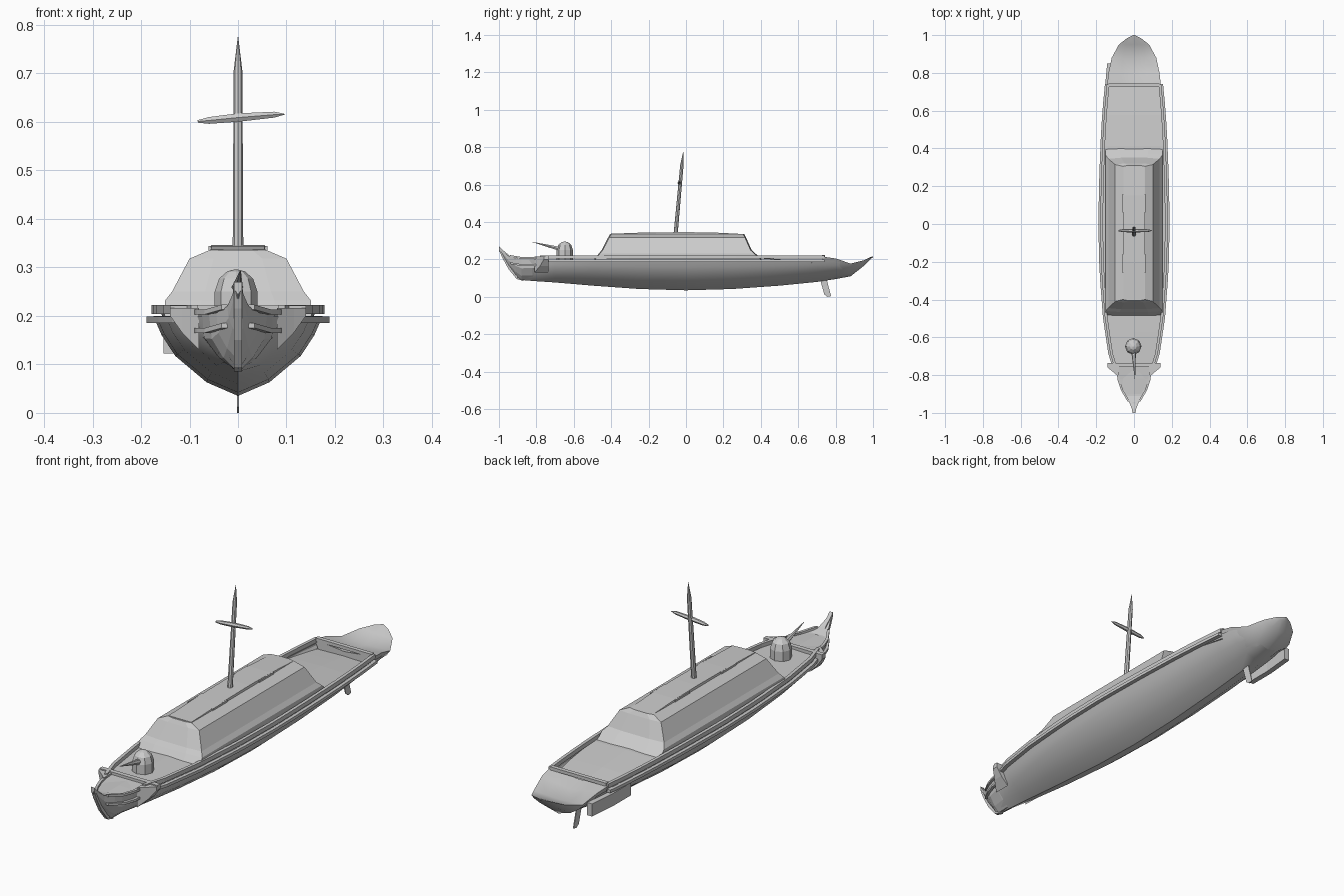
import bpy, bmesh, math
from mathutils import Vector

if "Cube" in bpy.data.objects:
    bpy.data.objects.remove(bpy.data.objects["Cube"])


def make(name, verts, faces, smooth=False, mirror=False):
    mesh = bpy.data.meshes.new(name)
    bm = bmesh.new()
    vs = [bm.verts.new(v) for v in verts]
    for f in faces:
        bm.faces.new([vs[i] for i in f])
    bmesh.ops.remove_doubles(bm, verts=bm.verts, dist=0.0002)
    bmesh.ops.recalc_face_normals(bm, faces=bm.faces)
    bm.to_mesh(mesh)
    bm.free()
    ob = bpy.data.objects.new(name, mesh)
    bpy.context.collection.objects.link(ob)
    if mirror:
        ob.modifiers.new("mirror", 'MIRROR')
    if smooth:
        bpy.ops.object.select_all(action='DESELECT')
        ob.select_set(True)
        bpy.context.view_layer.objects.active = ob
        bpy.ops.object.shade_smooth_by_angle(angle=math.radians(35))
    return ob


def loft(name, rings, closed=True, caps=True, **kw):
    n = len(rings[0])
    faces = []
    for i in range(len(rings) - 1):
        for j in range(n if closed else n - 1):
            k = (j + 1) % n
            faces.append((i*n + j, i*n + k, (i+1)*n + k, (i+1)*n + j))
    if caps and closed:
        faces += [tuple(range(n)), tuple(range((len(rings)-1)*n, len(rings)*n))]
    return make(name, [p for r in rings for p in r], faces, **kw)


def sym(half):
    # mirrors a half profile running from the centre outwards
    return [(-x, y, z) for x, y, z in reversed(half) if x > 0] + half


def interp(table, y, col=1):
    for a, b in zip(table, table[1:]):
        if y <= b[0]:
            t = (y - a[0]) / (b[0] - a[0])
            return a[col] + (b[col] - a[col]) * t
    return table[-1][col]


def bar(name, path, w, h, mirror=False):
    # rectangular strip swept along a path lying mostly along y
    return loft(name, [[(x-w/2, y, z-h/2), (x+w/2, y, z-h/2), (x+w/2, y, z+h/2), (x-w/2, y, z+h/2)]
                       for x, y, z in path], mirror=mirror)


def rod(name, pts, radii, sides=8):
    d = (Vector(pts[-1]) - Vector(pts[0])).normalized()
    q = d.to_track_quat('Z', 'Y')
    ring = lambda p, r: [tuple(Vector(p) + q @ Vector((r*math.cos(2*math.pi*i/sides),
                         r*math.sin(2*math.pi*i/sides), 0))) for i in range(sides)]
    return loft(name, [ring(p, max(r, 0.0006)) for p, r in zip(pts, radii)], smooth=True)


def box(name, c, s):
    x, y, z = c
    a, b, e = (v / 2 for v in s)
    return loft(name, [[(x-a, t, z-e), (x+a, t, z-e), (x+a, t, z+e), (x-a, t, z+e)] for t in (y-b, y+b)])


# Hull: y, half width, keel height, edge height
hull = [(-.9, .04, .092, .2), (-.82, .08, .085, .2), (-.7, .12, .077, .2), (-.5, .15, .06, .2),
        (-.25, .169, .042, .2), (0, .175, .035, .2), (.25, .17, .042, .2), (.5, .16, .06, .2),
        (.7, .145, .08, .2), (.8, .132, .095, .19), (.88, .105, .11, .175)]
section = [(0, 0), (.37, .17), (.74, .5), (.9, .76), (1, 1)]
loft("hull", [sym([(w*a, y, k + (t-k)*b) for a, b in section]) for y, w, k, t in hull],
     closed=False, smooth=True)

# Deck, sunk slightly aft of the cabin
deck_z = [(-.9, .205), (.4, .205), (.6, .19), (.74, .175)]
ys = [-.9 + .082*i for i in range(21)]
loft("deck", [[(s*interp(hull, y)*.97, y, interp(deck_z, y) + .004*(s == 0)) for s in (-1, 0, 1)]
              for y in ys], closed=False)

# Gunwale and rubbing rails
rail_ys = [-.78 + .095*i for i in range(17)]
bar("gunwale", [(interp(hull, y) - .003, y, .213) for y in rail_ys], .014, .018, True)
bar("rubbing_rail", [(interp(hull, y) + .005, y, .192) for y in rail_ys], .018, .013, True)

# Overhanging rounded stern: y, half width, bottom, edge, middle of the top
stern = [(.73, .143, .09, .215, .2), (.8, .135, .097, .205, .185), (.88, .118, .11, .178, .172),
         (.95, .08, .165, .195, .195), (.985, .035, .2, .21, .212), (1, .004, .212, .215, .217)]
loft("stern", [[(0, y, b), (.5*w, y, b + .25*(e-b)), (.85*w, y, b + .65*(e-b)), (w, y, e),
                (.5*w, y, (e+m)/2), (0, y, m), (-.5*w, y, (e+m)/2), (-w, y, e),
                (-.85*w, y, b + .65*(e-b)), (-.5*w, y, b + .25*(e-b))]
               for y, w, b, e, m in stern], smooth=True)
box("stern_beam", (0, .735, .218), (.27, .018, .014))
bar("stern_fender", [(-.142, .6, .15), (-.142, .72, .15), (-.13, .85, .15)], .024, .055)

# Raised pointed bow
bow = [(-.75, .085, .1, .21), (-.82, .077, .09, .206), (-.88, .06, .09, .204), (-.91, .045, .115, .206),
       (-.95, .022, .165, .22), (-.98, .011, .215, .245), (-1, .008, .245, .268)]
loft("bow", [sym([(.12*w, y, b), (.5*w, y, b + .2*(t-b)), (.9*w, y, b + .55*(t-b)), (w, y, t)])
             for y, w, b, t in bow])
loft("stem_post", [[(-.008, y, a), (.008, y, a), (.008, y, b), (-.008, y, b)] for y, a, b in
                   [(-.87, .085, .12), (-.905, .095, .17), (-.95, .15, .226),
                    (-.985, .215, .255), (-1, .252, .27)]])

# Head rails and cross beams at the bow
for z in (.17, .208):
    bar("bow_rail", [(.088, -.77, z), (.08, -.83, z), (.063, -.88, z), (.028, -.94, z + .01)],
        .012, .01, True)
box("bow_beam", (0, -.745, .214), (.28, .02, .014))
loft("bow_knee", [[(x, -.76 - d, z), (x, -.735, z), (x, -.735, .216), (x, -.76 - d, .216)]
                  for x, d, z in [(.08, .05, .13), (.115, .02, .165), (.14, 0, .2)]], mirror=True)

# Cabin with sloping sides and bevelled roof: half width, front, back, height
cabin = [(.152, -.485, .4, .2), (.15, -.46, .365, .232), (.136, -.445, .345, .25),
         (.1, -.41, .315, .318), (.058, -.4, .305, .336)]
loft("cabin", [[(-w, f, z), (-.5*w, f - .006, z), (.5*w, f - .006, z), (w, f, z),
                (w, b, z), (.5*w, b + .006, z), (-.5*w, b + .006, z), (-w, b, z)] for w, f, b, z in cabin])
loft("cabin_roof", [[(-.058, y, .33), (.058, y, .33), (.055, y, z), (-.055, y, z)]
                    for y, z in [(-.4, .338), (-.2, .344), (0, .346), (.15, .344), (.305, .336)]])
for s in (-1, 1):
    for y in (-.21, .11):
        box("roof_batten", (s*.058, y, .34), (.005, .1, .008))

# Raked mast with a yard
rod("mast", [(0, -.056, .33), (0, -.022, .705), (0, -.015, .775)], [.011, .009, 0])
rod("yard", [(-.083, -.035, .601), (-.06, -.035, .603), (0, -.035, .609), (.075, -.035, .615), (.097, -.035, .616)],
    [.003, .008, .01, .007, 0], 6)

# Domed turret and its long thin gun
dome = [(.044, .2), (.044, .25), (.035, .277), (.018, .292), (.002, .296)]
loft("turret", [[(r*math.cos(math.pi*i/4) - .004, r*math.sin(math.pi*i/4) - .648, z) for i in range(8)]
                for r, z in dome])
rod("gun", [(-.003, -.65, .25), (0, -.72, .268), (.005, -.82, .293)], [.014, .009, .001], 6)

# Thin rudder blade
loft("rudder", [[(x, .715, .1), (x, .75, .1), (x, .776, .004), (x, .757, 0), (x, .74, .012)]
                for x in (-.002, .002)])
